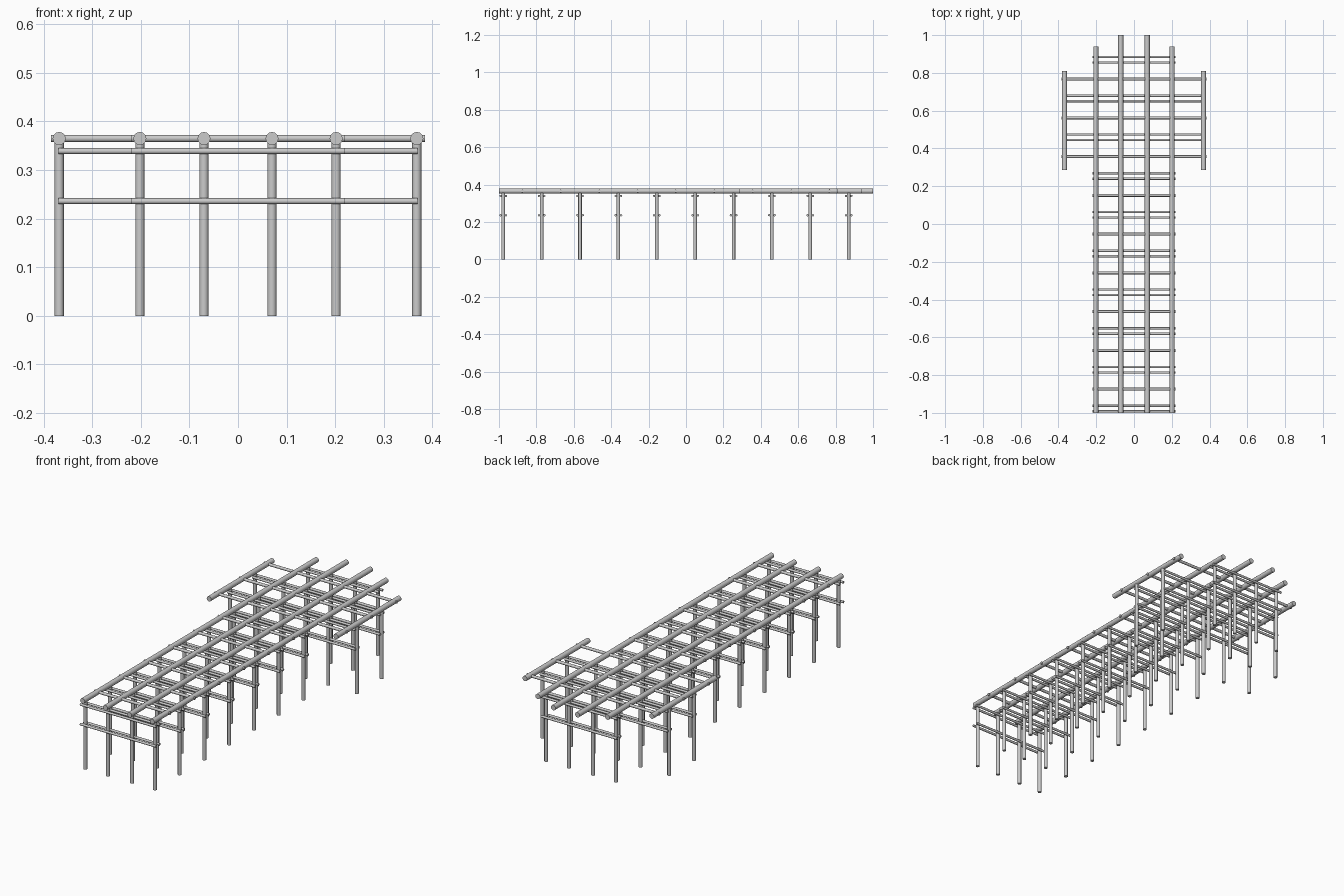
import bpy, bmesh
from mathutils import Vector, Matrix

if "Cube" in bpy.data.objects:
    bpy.data.objects.remove(bpy.data.objects["Cube"])

SIDES = 12
BEAM_Z = 0.365


def poles(name, segments, radius):
    """One object holding a capped round pole for every (start, end) pair."""
    bm = bmesh.new()
    for a, b in segments:
        a, b = Vector(a), Vector(b)
        turn = (b - a).to_track_quat('Z', 'Y').to_matrix().to_4x4()
        bmesh.ops.create_cone(
            bm, cap_ends=True, segments=SIDES, radius1=radius, radius2=radius,
            depth=(b - a).length,
            matrix=Matrix.Translation((a + b) / 2) @ turn)
    mesh = bpy.data.meshes.new(name)
    bm.to_mesh(mesh)
    bm.free()
    obj = bpy.data.objects.new(name, mesh)
    bpy.context.collection.objects.link(obj)
    bpy.ops.object.select_all(action='DESELECT')
    obj.select_set(True)
    bpy.context.view_layer.objects.active = obj
    bpy.ops.object.shade_smooth_by_angle(angle=0.7)
    return obj


def across(half, y, z):
    return (-half, y, z), (half, y, z)


STEP = 0.2052
rows = [-0.977 + STEP * i for i in range(10)]
WIDE_ROWS = (7, 8)          # rows that carry the side platforms

# Upright posts, four per row and six at the platform
posts = []
for i, y in enumerate(rows):
    for x in (0.07, 0.202) + ((0.368,) if i in WIDE_ROWS else ()):
        for s in (-1, 1):
            posts.append(((s * x, y, 0), (s * x, y, BEAM_Z)))
poles("support_posts", posts, 0.0095)

# Long deck beams: inner pair, outer pair, platform edge pair
for name, x, y0, y1 in (("inner_deck_beams", 0.07, -1.0, 1.0),
                        ("outer_deck_beams", 0.202, -1.0, 0.94),
                        ("platform_edge_beams", 0.368, 0.285, 0.81)):
    poles(name, [((s * x, y0, BEAM_Z), (s * x, y1, BEAM_Z)) for s in (-1, 1)], 0.0135)

# Thin deck rungs midway between post rows
rungs = []
for i, y in enumerate(rows[:-1]):
    rungs.append(across(0.385 if i in (6, 7, 8) else 0.22, y + STEP / 2, BEAM_Z))
poles("deck_rungs", rungs, 0.0075)

# Paired rails clamping each post row, at two heights
for name, z in (("upper_brace_rails", 0.339), ("lower_brace_rails", 0.236)):
    rails = []
    for i, y in enumerate(rows):
        for s in (-1, 1):
            rails.append(across(0.37 if i in WIDE_ROWS else 0.22, y + s * 0.0145, z))
    poles(name, rails, 0.0062)
